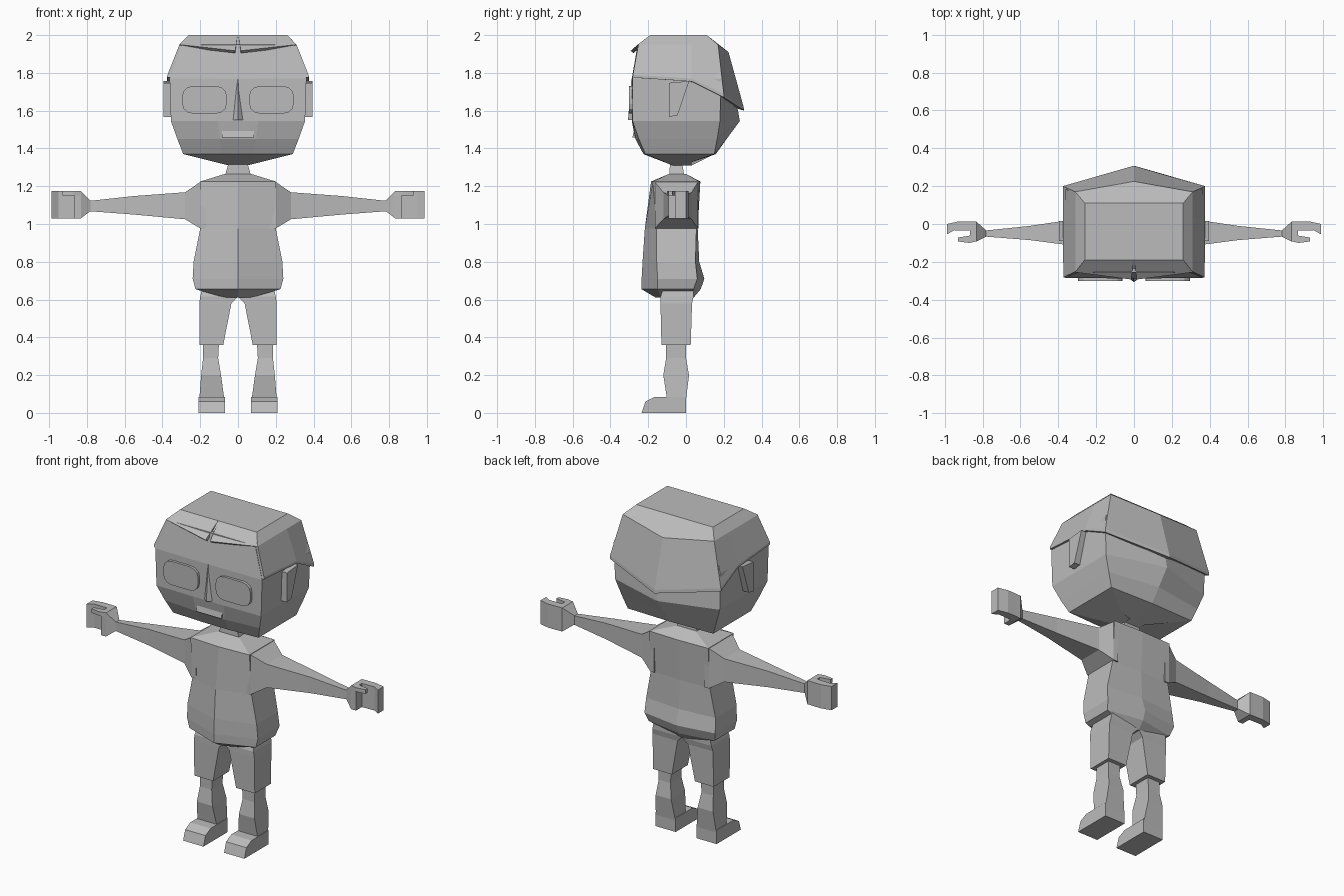
import bpy, bmesh, math

grey = bpy.data.materials.new("plain_grey")
grey.diffuse_color = (0.5, 0.5, 0.5, 1)


def finish(name, bm):
    bmesh.ops.recalc_face_normals(bm, faces=bm.faces)
    me = bpy.data.meshes.new(name)
    bm.to_mesh(me)
    bm.free()
    me.materials.append(grey)
    ob = bpy.data.objects.new(name, me)
    bpy.context.collection.objects.link(ob)
    return ob


def loft(name, rings, side=1):
    """Skin closed rings of points and cap both ends; side=-1 mirrors in x."""
    bm = bmesh.new()
    vs = [[bm.verts.new((x * side, y, z)) for x, y, z in r] for r in rings]
    n = len(vs[0])
    for a, b in zip(vs, vs[1:]):
        for i in range(n):
            j = (i + 1) % n
            bm.faces.new((a[i], a[j], b[j], b[i]))
    bm.faces.new(vs[0])
    bm.faces.new(vs[-1])
    return finish(name, bm)


def full(half):
    """Complete a right-hand half ring (front centre to back centre)."""
    return half + [(-x, y, z) for x, y, z in half[-2:0:-1]]


def box_z(x0, x1, y0, y1, z):
    return [(x0, y0, z), (x1, y0, z), (x1, y1, z), (x0, y1, z)]


def box_x(x, y0, y1, z0, z1):
    return [(x, y0, z0), (x, y1, z0), (x, y1, z1), (x, y0, z1)]


# Head: z, half width, front centre, front corner, back corner, back centre
head = [(1.31, .05, -.07, -.07, -.02, -.02), (1.37, .29, -.225, -.215, .15, .158),
        (1.45, .321, -.268, -.25, .165, .215), (1.545, .355, -.287, -.283, .18, .285),
        (1.77, .362, -.287, -.284, .185, .245), (1.95, .295, -.256, -.254, .15, .15)]
loft("head", [full([(0, fc, z), (w * .3, fc, z), (w, f, z), (w, .03, z), (w, b, z), (0, bc, z)])
              for z, w, fc, f, b, bc in head])

# Hair shell with a rim that drops towards the back
loft("hair", [
    full([(0, -.26, 1.77), (.373, -.283, 1.775), (.376, .03, 1.755), (.376, .2, 1.67), (0, .308, 1.6)]),
    full([(0, -.25, 1.79), (.373, -.281, 1.79), (.376, .03, 1.77), (.376, .2, 1.69), (0, .305, 1.62)]),
    full([(0, -.235, 1.95), (.31, -.252, 1.95), (.31, .03, 1.95), (.31, .17, 1.95), (0, .225, 1.91)]),
    full([(0, -.19, 2), (.26, -.19, 2), (.26, .03, 2), (.26, .11, 2), (0, .11, 2)])])

# Nose wedge and mouth
loft("nose", [[(-.035, -.28, 1.55), (0, -.307, 1.55), (.035, -.28, 1.55)],
              [(-.003, -.28, 1.77), (0, -.289, 1.77), (.003, -.28, 1.77)]])
loft("mouth", [box_z(-.085, .085, -.284, -.24, 1.458), box_z(-.085, .085, -.275, -.24, 1.497)])

# Torso: z, half width, front centre, front corner, back corner, back centre
torso = [(.61, .07, -.16, -.13, .02, .04), (.655, .225, -.235, -.15, .04, .078),
         (.71, .24, -.235, -.15, .06, .097), (.80, .235, -.23, -.155, .05, .07),
         (.975, .2, -.218, -.155, .055, .062), (1.225, .2, -.185, -.175, .07, .076),
         (1.265, .07, -.09, -.09, 0, 0)]
loft("torso", [full([(0, fc, z), (w, f, z), (w, b, z), (0, bc, z)])
               for z, w, fc, f, b, bc in torso])
loft("neck", [box_z(-.068, .068, -.088, -.01, 1.26), box_z(-.05, .05, -.085, -.02, 1.32)])

for s, tag in ((1, "right"), (-1, "left")):
    # Split fringe, leaving a notch in the middle
    top = [(.002, -.19, 2), (.26, -.19, 2), (.31, -.255, 1.95), (.015, -.293, 1.917)]
    loft("fringe_" + tag, [top, [(x, y + .015, z - .012) for x, y, z in top]], s)

    # Eye: rounded rectangle plate
    eye = []
    for cx, cz, a0 in ((.24, 1.68, 0), (.115, 1.68, 90), (.115, 1.635, 180), (.24, 1.635, 270)):
        for k in range(4):
            a = math.radians(a0 + 30 * k)
            eye.append((cx + .055 * math.cos(a), cz + .05 * math.sin(a)))
    loft("eye_" + tag, [[(x, y, z) for x, z in eye] for y in (-.28, -.302)], s)

    # Ear: tapered slab
    ear = [(-.09, 1.747), (.017, 1.757), (-.045, 1.575), (-.09, 1.567)]
    loft("ear_" + tag, [[(x, y, z) for y, z in ear] for x in (.34, .395)], s)

    # Arm from shoulder to wrist
    loft("arm_" + tag, [box_x(.17, -.165, .065, .975, 1.222), box_x(.2, -.165, .063, .977, 1.222),
                        box_x(.28, -.12, .03, 1.025, 1.168), box_x(.55, -.085, -.01, 1.05, 1.148),
                        box_x(.79, -.066, -.035, 1.068, 1.122)], s)

    # Hand: flared palm, curled fingers, thumb
    loft("palm_" + tag, [box_x(.78, -.066, -.035, 1.07, 1.122), box_x(.832, -.092, .012, 1.03, 1.175),
                         box_x(.865, -.092, .012, 1.03, 1.175)], s)
    fingers = [(.86, .013), (.925, .014), (.988, 0), (.988, -.055), (.95, -.033), (.86, -.035)]
    loft("fingers_" + tag, [[(x, y, z) for x, y in fingers] for z in (1.03, 1.175)], s)
    thumb = [(.835, -.092), (.87, -.1), (.93, -.092), (.93, -.072), (.86, -.06)]
    loft("thumb_" + tag, [[(x, y, z) for x, y in thumb] for z in (1.15, 1.175)], s)

    # Shorts leg
    loft("shorts_leg_" + tag, [box_z(.078, .205, -.13, .025, .36), box_z(.035, .205, -.135, .032, .58),
                               box_z(.0, .2, -.135, .04, .615), box_z(.0, .19, -.12, .04, .66)], s)

    # Shin and calf
    loft("shin_" + tag, [box_z(.072, .205, -.1, 0, .07), box_z(.09, .195, -.12, .016, .2),
                         box_z(.105, .185, -.105, 0, .29), box_z(.1, .185, -.105, 0, .38)], s)

    # Foot: side profile extruded across
    foot = [(0, 0), (-.235, 0), (-.215, .06), (-.165, .085), (0, .085)]
    loft("foot_" + tag, [[(x, y, z) for y, z in foot] for x in (.07, .208)], s)
